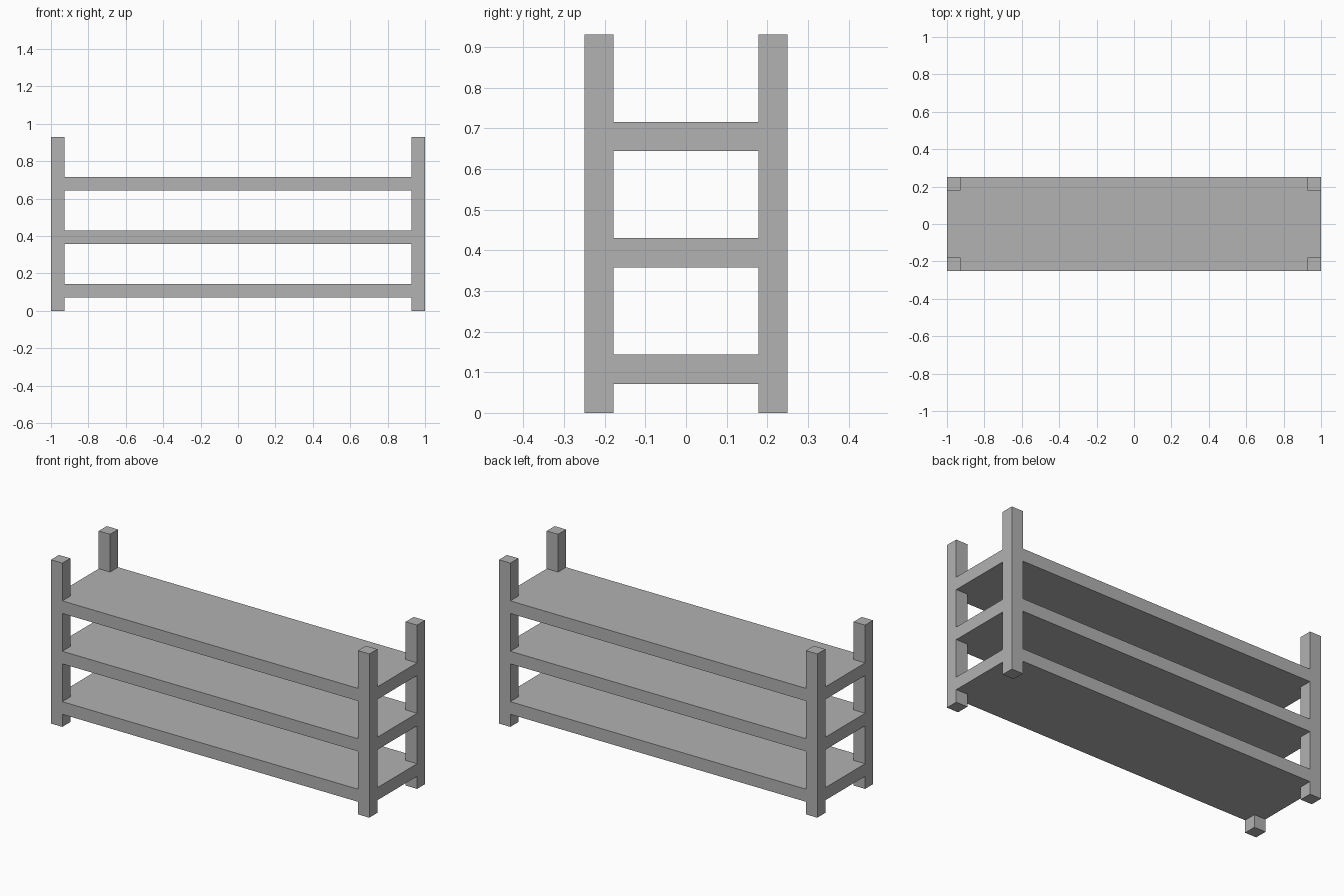
import bpy
import bmesh

cube = bpy.data.objects.get("Cube")
if cube:
    bpy.data.objects.remove(cube, do_unlink=True)

HALF_X, HALF_Y, HEIGHT = 1.0, 0.25, 0.93
THICK = 0.0715                       # post width and shelf thickness
SHELF_BOTTOMS = {"lower": 0.0715, "middle": 0.358, "upper": 0.644}

grey = bpy.data.materials.new("plain grey")
grey.use_nodes = True
COLOUR = (0.445, 0.445, 0.445, 1)
grey.diffuse_color = COLOUR
grey.node_tree.nodes["Principled BSDF"].inputs["Base Color"].default_value = COLOUR


def prism(name, outline, bottom, top):
    """Extrude a flat outline upwards into a solid."""
    bm = bmesh.new()
    face = bm.faces.new([bm.verts.new((x, y, bottom)) for x, y in outline])
    raised = bmesh.ops.extrude_face_region(bm, geom=[face])["geom"]
    verts = [v for v in raised if isinstance(v, bmesh.types.BMVert)]
    bmesh.ops.translate(bm, verts=verts, vec=(0, 0, top - bottom))
    bmesh.ops.recalc_face_normals(bm, faces=bm.faces)
    mesh = bpy.data.meshes.new(name)
    bm.to_mesh(mesh)
    bm.free()
    mesh.materials.append(grey)
    obj = bpy.data.objects.new(name, mesh)
    bpy.context.collection.objects.link(obj)
    return obj


inner_x, inner_y = HALF_X - THICK, HALF_Y - THICK

# Four corner posts
for side, sx in (("right", -1), ("left", 1)):
    for end, sy in (("front", -1), ("back", 1)):
        prism(f"{end}_{side}_post",
              [(sx * HALF_X, sy * HALF_Y), (sx * inner_x, sy * HALF_Y),
               (sx * inner_x, sy * inner_y), (sx * HALF_X, sy * inner_y)],
              0, HEIGHT)

# Shelves, notched at the corners to fit flush around the posts
notched = []
for sx, sy in ((1, 1), (-1, 1), (-1, -1), (1, -1)):
    corner = [(sx * HALF_X, sy * inner_y), (sx * inner_x, sy * inner_y),
              (sx * inner_x, sy * HALF_Y)]
    notched += corner if sx * sy > 0 else corner[::-1]

for level, bottom in SHELF_BOTTOMS.items():
    prism(f"{level}_shelf", notched, bottom, bottom + THICK)
